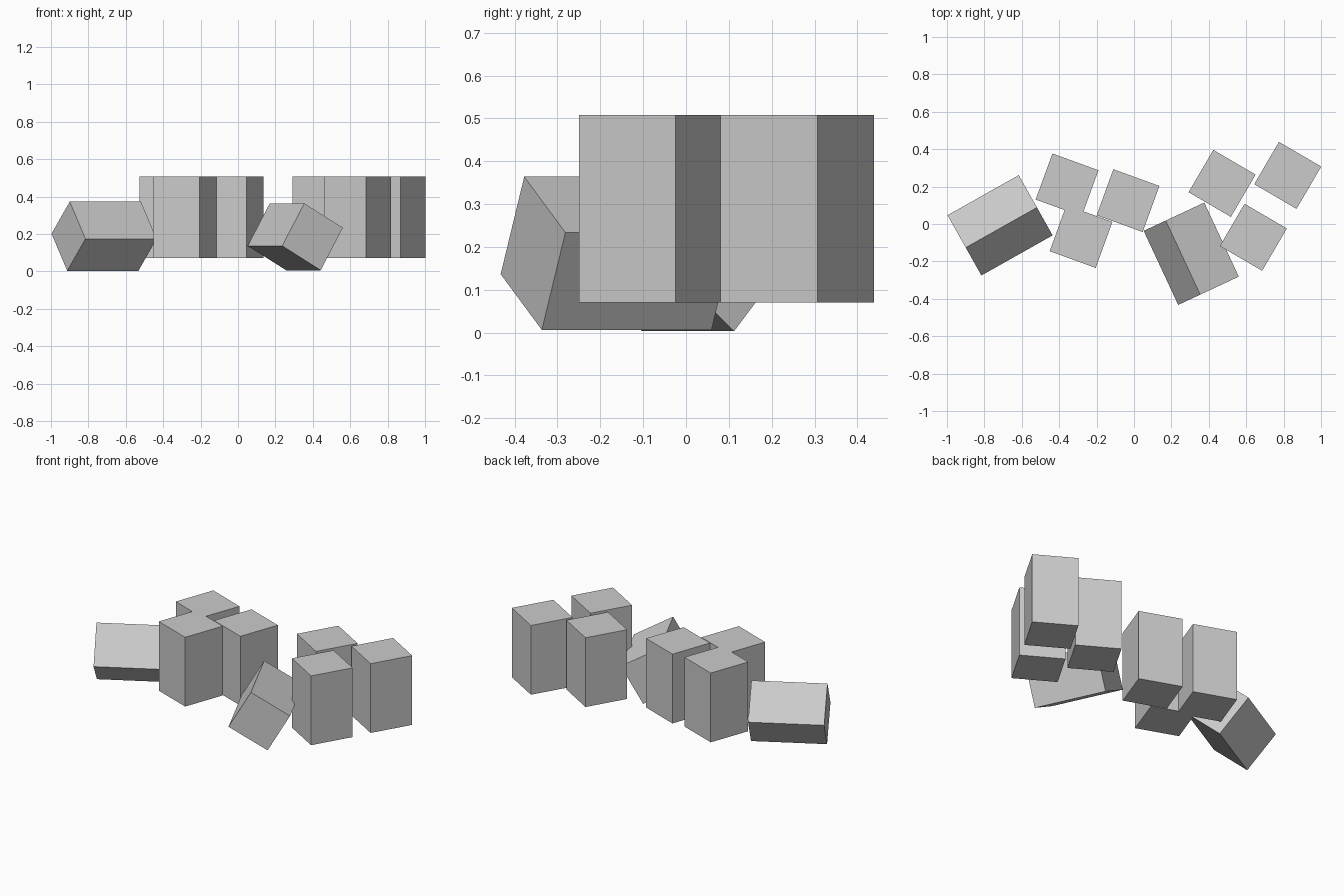
import bpy
from math import radians

if "Cube" in bpy.data.objects:
    bpy.data.objects.remove(bpy.data.objects["Cube"])

SIDE, LENGTH = 0.262, 0.437


def block(name, centre, dims, roll, yaw):
    bpy.ops.mesh.primitive_cube_add(size=1, location=centre,
                                    rotation=(radians(roll), 0, radians(yaw)))
    ob = bpy.context.object
    ob.name = name
    ob.scale = dims
    bpy.ops.object.transform_apply(location=False, rotation=False, scale=True)


# Upright blocks: a left and a right cluster of three
clusters = {
    "left_upright_block": (-20, [(-0.358, 0.209), (-0.032, 0.125), (-0.283, -0.067)]),
    "right_upright_block": (-30.3, [(0.471, 0.217), (0.822, 0.260), (0.638, -0.071)]),
}
for name, (yaw, spots) in clusters.items():
    for i, (x, y) in enumerate(spots, 1):
        block(f"{name}_{i}", (x, y, 0.289), (SIDE, SIDE, LENGTH), 0, yaw)

# Fallen blocks lying on one long edge
block("left_fallen_block", (-0.716, -0.007, 0.188), (LENGTH, SIDE, SIDE), -40.8, 29.4)
block("middle_fallen_block", (0.306, -0.159, 0.185), (LENGTH, SIDE, SIDE), -29.8, -65)
